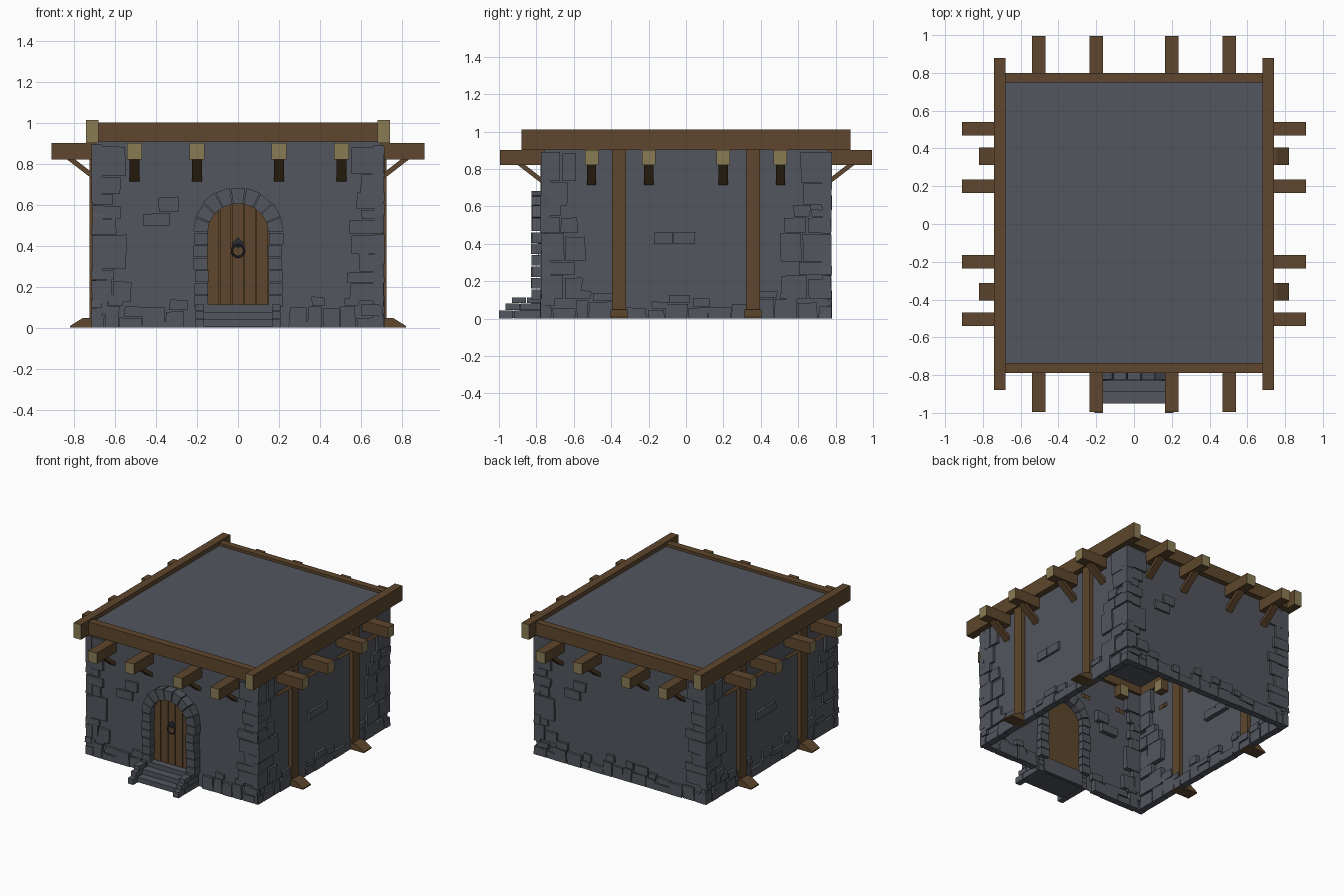
import bpy, bmesh, math, random
from mathutils import Vector

if "Cube" in bpy.data.objects:
    bpy.data.objects.remove(bpy.data.objects["Cube"])
random.seed(4)


def material(name, rgb):
    m = bpy.data.materials.new(name)
    m.diffuse_color = (*rgb, 1)
    m.use_nodes = True
    m.node_tree.nodes["Principled BSDF"].inputs["Base Color"].default_value = m.diffuse_color
    return m


STONE = material("slate stone", (0.085, 0.093, 0.111))
WOOD = material("brown timber", (0.112, 0.062, 0.026))
CUT = material("pale cut timber", (0.25, 0.2, 0.09))
IRON = material("dark iron", (0.025, 0.028, 0.035))


def prism(bm, pts, vec):
    """Extrude a polygon along a vector into a closed solid."""
    a = [bm.verts.new(p) for p in pts]
    b = [bm.verts.new(Vector(p) + Vector(vec)) for p in pts]
    n = len(a)
    bm.faces.new(a)
    bm.faces.new(b[::-1])
    for i in range(n):
        bm.faces.new((a[i], b[i], b[(i + 1) % n], a[(i + 1) % n]))


def box(bm, x0, x1, y0, y1, z0, z1):
    prism(bm, [(x0, y0, z0), (x1, y0, z0), (x1, y1, z0), (x0, y1, z0)], (0, 0, z1 - z0))


def finish(name, bm, mats, end_axis=None):
    """Make the object; faces along end_axis get the second material."""
    bmesh.ops.recalc_face_normals(bm, faces=bm.faces)
    if end_axis is not None:
        for f in bm.faces:
            f.material_index = int(abs(f.normal[end_axis]) > 0.9)
    me = bpy.data.meshes.new(name)
    bm.to_mesh(me)
    bm.free()
    for m in mats:
        me.materials.append(m)
    ob = bpy.data.objects.new(name, me)
    bpy.context.collection.objects.link(ob)
    return ob


WX, WY = 0.695, 0.76      # wall planes

# wall shell, open below
bm = bmesh.new()
box(bm, -WX, WX, -WY, WY, 0, 0.93)
bm.normal_update()
bmesh.ops.delete(bm, geom=[f for f in bm.faces if abs(f.normal.z) > 0.5], context='FACES')
finish("walls", bm, [STONE])

# flat roof sheet
bm = bmesh.new()
box(bm, -0.70, 0.70, -0.76, 0.77, 0.965, 0.98)
finish("roof", bm, [STONE])


# ---- wall stones: u runs along the wall, s = 1 front/right, -1 back/left
def stone(bm, side, s, u0, u1, z0, z1):
    out = random.uniform(0.014, 0.02)
    j = lambda: random.uniform(-0.005, 0.005)
    quad = [(u0 + j(), max(0, z0)), (u1 + j(), max(0, z0)), (u1 + j(), z1 + j()), (u0 + j(), z1 + j())]
    if side == "front":
        prism(bm, [(s * u, -s * (WY + out), z) for u, z in quad], (0, s * 0.05, 0))
    else:
        prism(bm, [(s * (WX + out), s * u, z) for u, z in quad], (-s * 0.05, 0, 0))


# corner stones: (bottom, top, width) for each end of the front and right walls
QUOINS = {
    ("front", -1): [(.74, .885, .165), (.655, .735, .14), (.60, .65, .10), (.53, .595, .135), (.455, .525, .12),
                    (.285, .45, .165), (.235, .28, .11), (.125, .23, .19)],
    ("front", 1): [(.75, .88, .155), (.66, .745, .115), (.58, .655, .13), (.53, .575, .11), (.46, .525, .17),
                   (.36, .455, .155), (.275, .355, .12), (.22, .27, .18), (.13, .215, .165)],
    ("right", -1): [(.735, .89, .19), (.605, .73, .145), (.55, .60, .11), (.46, .545, .195), (.31, .455, .24),
                    (.235, .305, .18), (.105, .23, .22)],
    ("right", 1): [(.725, .89, .16), (.61, .72, .145), (.545, .605, .20), (.46, .54, .25), (.305, .455, .27),
                   (.235, .30, .17), (.105, .23, .27)],
}
ACCENTS = {"front": [(-.39, -.29, .565, .635), (-.46, -.335, .495, .555)],
           "right": [(-.17, -.07, .40, .46), (-.07, .05, .40, .46)]}
for s, names in ((1, {"front": "front", "right": "right"}), (-1, {"front": "back", "right": "left"})):
    for side in ("front", "right"):
        edge = 0.712 if side == "front" else 0.776
        bm = bmesh.new()
        for e in (-1, 1):
            for z0, z1, w in QUOINS[side, e]:
                # wide corner stones are split in two
                lo, hi = sorted((e * edge, e * (edge - w)))
                if w > 0.18:
                    mid = (lo + hi) / 2 + random.uniform(-.02, .02)
                    stone(bm, side, s, lo, mid - .003, z0, z1)
                    stone(bm, side, s, mid + .003, hi, z0, z1 - random.uniform(0, .03))
                else:
                    stone(bm, side, s, lo, hi, z0, z1)
        finish(names[side] + "_corner_stones", bm, [STONE])

        bm = bmesh.new()
        u = -edge
        while u < edge - 0.02:
            w = min(random.uniform(0.06, 0.13), edge - u)
            h = random.uniform(0.045, 0.11)
            if not (side == "front" and s == 1 and u + w > -.21 and u < .21):
                stone(bm, side, s, u, u + w - .005, 0, h)
                if random.random() < 0.6:
                    stone(bm, side, s, u + .02, u + w + .01, h + .006, h + random.uniform(.04, .065))
            u += w
        finish(names[side] + "_base_stones", bm, [STONE])

        bm = bmesh.new()
        for a in ACCENTS[side]:
            stone(bm, side, s, *a)
        finish(names[side] + "_accent_stones", bm, [STONE])

# ---- roof frame beams
bm = bmesh.new()
for s in (-1, 1):
    box(bm, *sorted((s * 0.68, s * 0.74)), -0.88, 0.88, 0.90, 1.012)
finish("side_roof_beams", bm, [WOOD, CUT], 1)
bm = bmesh.new()
box(bm, -0.69, 0.69, -0.79, -0.735, 0.905, 1.0)
box(bm, -0.69, 0.69, 0.75, 0.80, 0.905, 1.0)
finish("end_roof_beams", bm, [WOOD])

# ---- rafters poking through the walls, each with a diagonal brace
TIP = 0.035
for axis, name, wall, tip in ((1, "end", WY, 0.995), (0, "side", WX, 0.91)):
    raf, brace = bmesh.new(), bmesh.new()
    for s in (-1, 1):
        for c in (-0.505, -0.2, 0.2, 0.505):
            prof = [(wall - .06, .82), (tip, .82), (tip, .90), (wall - .06, .90)]
            strut = [(wall - .03, .69), (wall + .145, .825), (wall + .105, .825), (wall - .03, .72)]
            for target, pts, w in ((raf, prof, .072), (brace, strut, .05)):
                if axis:
                    prism(target, [(c - w / 2, s * d, z) for d, z in pts], (w, 0, 0))
                else:
                    prism(target, [(s * d, c - w / 2, z) for d, z in pts], (0, w, 0))
    finish(name + "_rafters", raf, [WOOD, CUT], axis)
    finish(name + "_rafter_braces", brace, [WOOD])

# ---- side posts with wedge feet
posts, feet = bmesh.new(), bmesh.new()
for s in (-1, 1):
    for c in (-0.358, 0.358):
        box(posts, *sorted((s * 0.67, s * 0.725)), c - .038, c + .038, 0, 0.91)
        prism(feet, [(s * x, c - .046, z) for x, z in ((.67, 0), (.82, 0), (.82, .008), (.755, .048), (.67, .048))],
              (0, .092, 0))
finish("side_posts", posts, [WOOD])
finish("post_feet", feet, [WOOD])

# ---- door surround: jamb stones and arch stones
SPRING = 0.465
bm = bmesh.new()
for s in (-1, 1):
    for i in range(6):
        z = 0.10 + i * 0.061
        r = random.uniform(-.008, .006)
        box(bm, *sorted((s * (.148 + r / 2), s * (.218 + r))), -0.825 + r / 2, -0.715, z, z + .056)
finish("door_jambs", bm, [STONE])
bm = bmesh.new()
N = 9
for i in range(N):
    a0, a1 = (math.pi * (i + .04) / N, math.pi * (i + .96) / N)
    r = random.uniform(-.008, .006)
    pts = [(q * math.cos(a), -0.825 + r / 2, SPRING + (q - k) * math.sin(a))
           for q, k, a in ((.148, .008, a0), (.22 + r, 0, a0), (.22 + r, 0, a1), (.148, .008, a1))]
    prism(bm, pts, (0, .11, 0))
finish("door_arch", bm, [STONE])


# ---- door: five planks following the arch, on a backing panel
def top(x):
    return SPRING + .142 * math.sqrt(max(0, 1 - (x / .152) ** 2))


def plank(bm, x0, x1, y):
    xs = [x1 + (x0 - x1) * t / 8 for t in range(9)]
    prism(bm, [(x0, y, .11), (x1, y, .11)] + [(x, y, top(x)) for x in xs], (0, -.012, 0))


bm = bmesh.new()
plank(bm, -.15, .15, -0.755)
for i in range(5):
    plank(bm, -.148 + i * .0595, -.148 + i * .0595 + .055, -0.767)
finish("door_planks", bm, [WOOD])

# door ring and its diamond plate
bpy.ops.mesh.primitive_torus_add(major_radius=.03, minor_radius=.005, major_segments=16, minor_segments=6,
                                 location=(0, -.788, .375), rotation=(math.pi / 2, 0, 0))
ring = bpy.context.object
ring.name = "door_ring"
ring.data.materials.append(IRON)
bm = bmesh.new()
prism(bm, [(.032, -.778, .41), (0, -.778, .44), (-.032, -.778, .41), (0, -.778, .385)], (0, -.009, 0))
finish("ring_plate", bm, [IRON])

# ---- steps with stepped side stones
bm = bmesh.new()
for y, z in ((-.95, .04), (-.89, .077), (-.83, .112)):
    box(bm, -.168, .168, y, -.74, z - .037, z)
finish("steps", bm, [STONE])
bm = bmesh.new()
for s in (-1, 1):
    for y, z0, z1 in ((-1.0, 0, .045), (-.965, .045, .082), (-.93, .082, .115)):
        for a, b in ((y, y + .075), (y + .08, -.75)):
            box(bm, *sorted((s * .165, s * .208)), a, b, z0, z1 - .002)
finish("step_side_stones", bm, [STONE])
